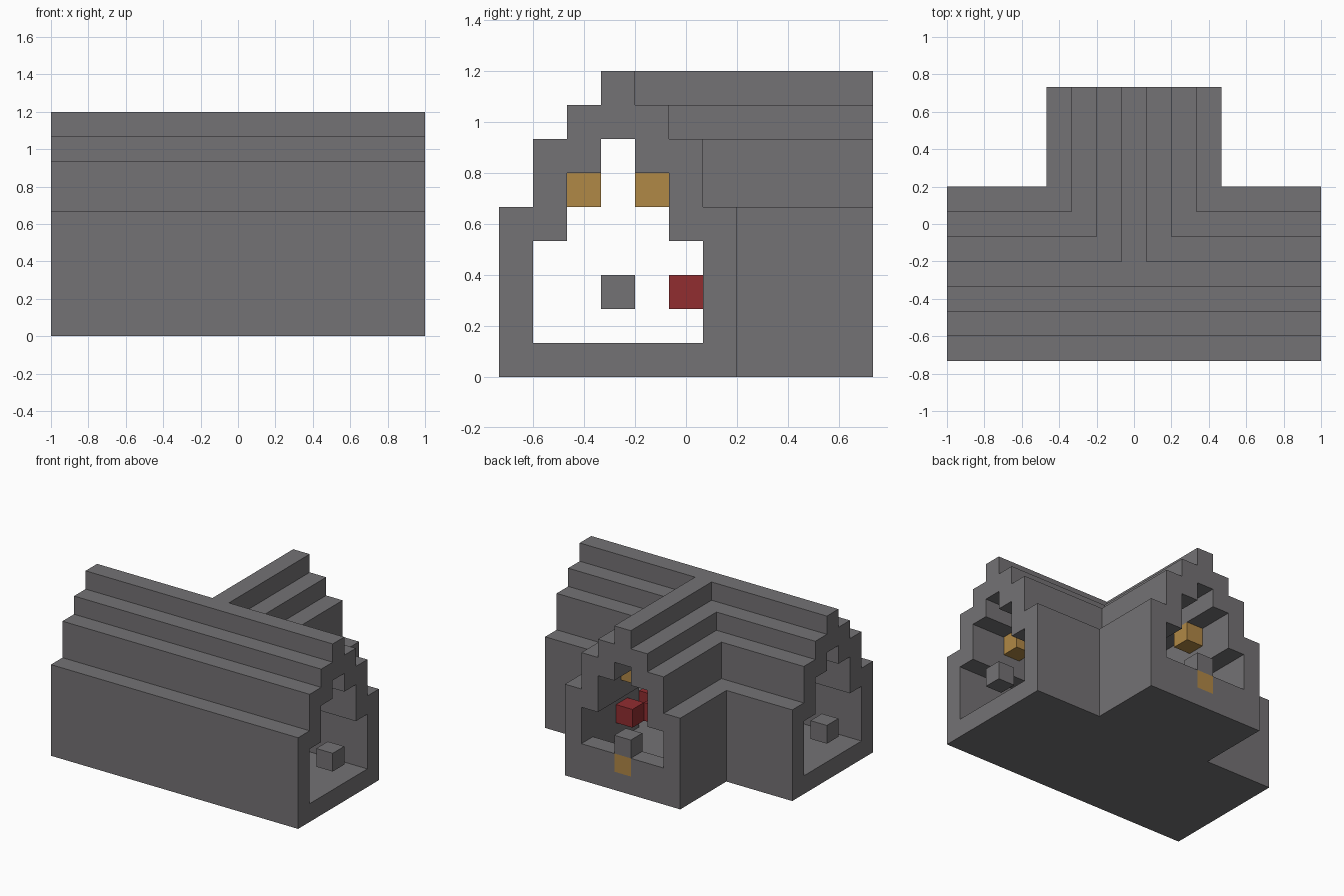
import bpy
import bmesh
from mathutils import Vector

U = 2 / 15                      # edge length of one block
OUTER = [3, 3, 3, 3, 3, 2, 2, 1, 0]        # half width of the hall, per layer
INNER = [-1, 2, 2, 2, 1, 1, 0, -1, -1]     # half width of the tunnel, per layer
AXIS_Y = -2                     # centre line of the main hall

cube = bpy.data.objects.get("Cube")
if cube:
    bpy.data.objects.remove(cube, do_unlink=True)


def material(name, rgb):
    mat = bpy.data.materials.new(name)
    mat.use_nodes = True
    mat.diffuse_color = (*rgb, 1)
    mat.node_tree.nodes["Principled BSDF"].inputs["Base Color"].default_value = (*rgb, 1)
    return mat


STONE = material("stone grey", (0.174, 0.168, 0.176))
AMBER = material("lamp amber", (0.434, 0.246, 0.061))
RED = material("block red", (0.283, 0.026, 0.030))


def finish(bm, name, mat):
    mesh = bpy.data.meshes.new(name)
    bm.to_mesh(mesh)
    bm.free()
    mesh.materials.append(mat)
    obj = bpy.data.objects.new(name, mesh)
    bpy.context.collection.objects.link(obj)
    return obj


def block(name, cell, mat):
    """One cube filling a grid cell."""
    bm = bmesh.new()
    bmesh.ops.create_cube(bm, size=U)
    x, y, z = cell
    bmesh.ops.translate(bm, verts=bm.verts, vec=Vector((x, y, z + 0.5)) * U)
    return finish(bm, name, mat)


def within(profile, x, y, z):
    """True inside the main run or the rear branch of a stepped profile."""
    main = abs(y - AXIS_Y) <= profile[z]
    branch = y >= AXIS_Y and abs(x) <= profile[z]
    return main or branch


def solid(x, y, z):
    if not (abs(x) <= 7 and abs(y) <= 5 and 0 <= z <= 8):
        return False
    if y == 5 and z == 1 and 0 < abs(x) <= 2:      # sill across the rear opening
        return True
    return within(OUTER, x, y, z) and not within(INNER, x, y, z)


# Stepped T-shaped hall: a face wherever a solid cell meets an empty one
bm = bmesh.new()
for x in range(-7, 8):
    for y in range(-5, 6):
        for z in range(9):
            if not solid(x, y, z):
                continue
            centre = Vector((x, y, z + 0.5))
            for axis in range(3):
                for sign in (-1, 1):
                    n = Vector((0, 0, 0))
                    n[axis] = sign
                    if solid(x + int(n.x), y + int(n.y), z + int(n.z)):
                        continue
                    a = Vector((0, 0, 0))
                    a[(axis + 1) % 3] = 0.5
                    b = n.cross(a)
                    mid = centre + n * 0.5
                    corners = (mid - a - b, mid + a - b, mid + a + b, mid - a + b)
                    bm.faces.new([bm.verts.new(c * U) for c in corners])
bmesh.ops.remove_doubles(bm, verts=bm.verts, dist=U / 100)
bmesh.ops.dissolve_limit(bm, angle_limit=0.02, verts=bm.verts, edges=bm.edges)
finish(bm, "stepped_hall", STONE)

# Hanging blocks in the three openings
block("right_opening_block", (7, AXIS_Y, 2), STONE)
block("left_opening_block", (-7, AXIS_Y, 2), STONE)
block("rear_opening_block", (0, 5, 2), STONE)
block("rear_sill_lamp", (0, 5, 1), AMBER)

# Pairs of wall lamps just inside each opening
for side in (-1, 1):
    tag = "a" if side < 0 else "b"
    block("rear_lamp_" + tag, (side, 3, 5), AMBER)
    block("right_lamp_" + tag, (5, AXIS_Y + side, 5), AMBER)
    block("left_lamp_" + tag, (-5, AXIS_Y + side, 5), AMBER)

# Red blocks at the junction
for i, (x, y) in enumerate([(2, 2), (1, 1), (2, 0)]):
    block("red_block_" + str(i + 1), (x, y, 2), RED)
